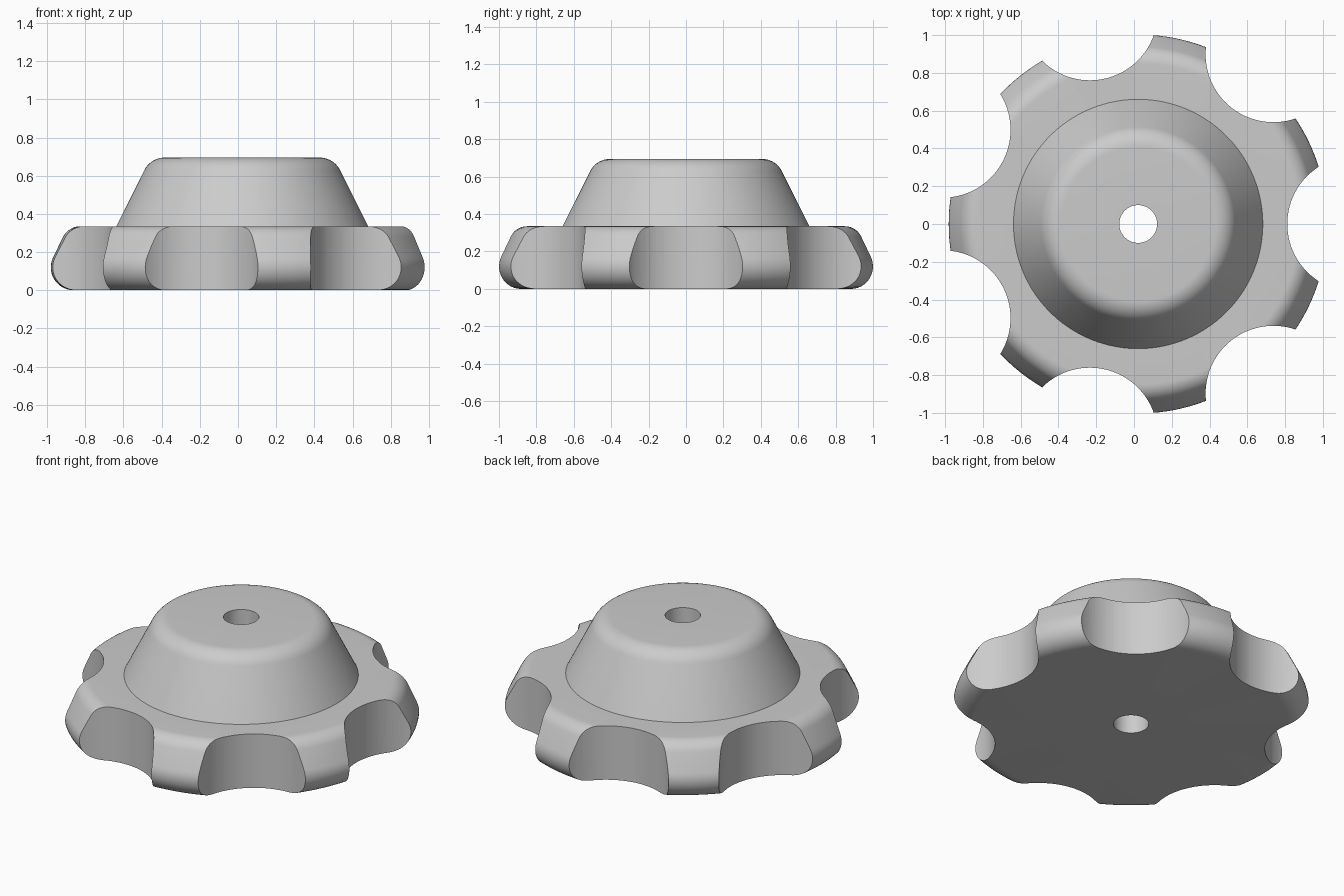
import bpy
import bmesh
import math
from mathutils import Vector

default = bpy.data.objects.get("Cube")
if default:
    bpy.data.objects.remove(default, do_unlink=True)

CENTRE_X = 0.022
LOBES = 7
SEGMENTS = 168

grey = bpy.data.materials.new("plain grey")
grey.use_nodes = True
colour = (0.6, 0.6, 0.6, 1)
grey.diffuse_color = colour
grey.node_tree.nodes["Principled BSDF"].inputs["Base Color"].default_value = colour


def fillet(before, corner, after, radius, steps=10):
    """Arc points that round a profile corner."""
    a = (Vector(before) - Vector(corner)).normalized()
    b = (Vector(after) - Vector(corner)).normalized()
    half = a.angle(b) / 2
    middle = Vector(corner) + (a + b).normalized() * radius / math.sin(half)
    start = Vector(corner) + a * radius / math.tan(half) - middle
    end = Vector(corner) + b * radius / math.tan(half) - middle
    sweep = start.angle_signed(end)
    points = []
    for i in range(steps + 1):
        t = -sweep * i / steps
        c, s = math.cos(t), math.sin(t)
        points.append(middle + Vector((start.x * c - start.y * s, start.x * s + start.y * c)))
    return points


def lathe(name, profile):
    """Revolve a closed (radius, z) profile about the vertical axis."""
    bm = bmesh.new()
    rings = []
    for i in range(SEGMENTS):
        a = math.tau * i / SEGMENTS
        rings.append([bm.verts.new((r * math.cos(a), r * math.sin(a), z)) for r, z in profile])
    n = len(profile)
    for i in range(SEGMENTS):
        p, q = rings[i], rings[(i + 1) % SEGMENTS]
        for j in range(n):
            k = (j + 1) % n
            bm.faces.new((p[j], q[j], q[k], p[k]))
    bmesh.ops.recalc_face_normals(bm, faces=bm.faces)
    mesh = bpy.data.meshes.new(name)
    bm.to_mesh(mesh)
    bm.free()
    mesh.materials.append(grey)
    obj = bpy.data.objects.new(name, mesh)
    obj.location.x = CENTRE_X
    bpy.context.collection.objects.link(obj)
    return obj


# Knob body: rounded grip disc, tapered hub and through bore
bore, base_top, hub_top = 0.1, 0.335, 0.695
rim_top = (0.911, base_top)
rim_mid = (0.991, 0.174)
rim_low = [(0.883 + 0.12 * math.sin(t), 0.12 - 0.12 * math.cos(t))
           for t in (math.radians(116.6) * i / 14 for i in range(15))]
hub_foot, hub_edge = (0.66, base_top), (0.48, hub_top)

profile = [(bore, 0)] + rim_low
profile += [tuple(p) for p in fillet(rim_mid, rim_top, hub_foot, 0.1)]
profile += [hub_foot]
profile += [tuple(p) for p in fillet(hub_foot, hub_edge, (bore, hub_top), 0.12)]
profile += [(bore, hub_top)]
knob = lathe("knob_body", profile)

# Finger scallops cut around the rim
bm = bmesh.new()
for i in range(LOBES):
    a = math.tau * i / LOBES
    made = bmesh.ops.create_cone(bm, cap_ends=True, segments=96,
                                 radius1=0.359, radius2=0.359, depth=1)
    bmesh.ops.translate(bm, verts=made["verts"],
                        vec=(1.1485 * math.cos(a), 1.1485 * math.sin(a), 0.2))
mesh = bpy.data.meshes.new("scallop_cutter")
bm.to_mesh(mesh)
bm.free()
mesh.materials.append(grey)
cutter = bpy.data.objects.new("scallop_cutter", mesh)
cutter.location.x = CENTRE_X
cutter.hide_render = True
bpy.context.collection.objects.link(cutter)

cut = knob.modifiers.new("scallops", "BOOLEAN")
cut.operation = "DIFFERENCE"
cut.solver = "EXACT"
cut.object = cutter

bpy.ops.object.select_all(action="DESELECT")
knob.select_set(True)
bpy.context.view_layer.objects.active = knob
bpy.ops.object.modifier_apply(modifier=cut.name)
bpy.data.objects.remove(cutter, do_unlink=True)
bpy.ops.object.shade_smooth_by_angle(angle=math.radians(25))
